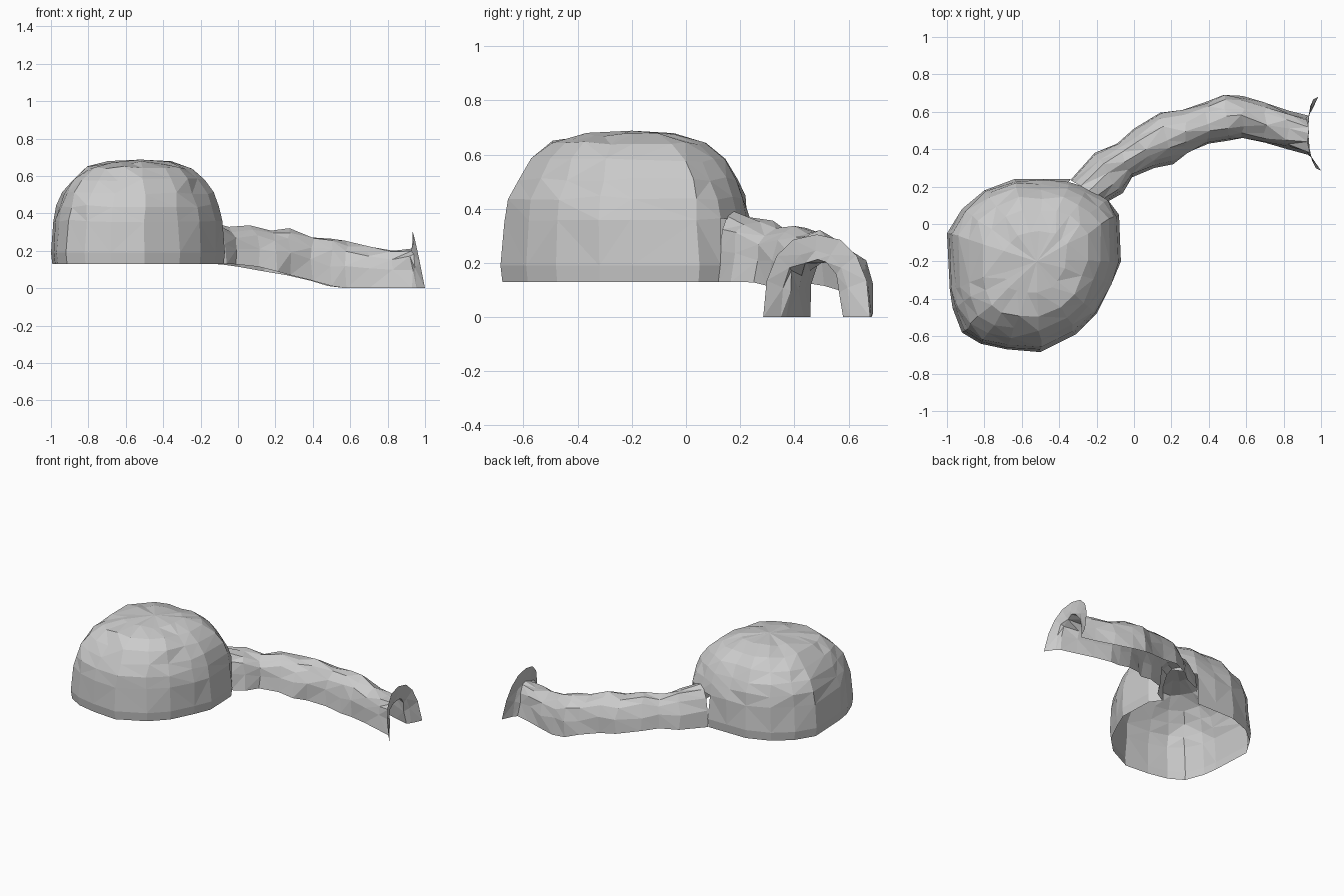
import bpy, bmesh, math, random
from mathutils import Vector

cube = bpy.data.objects.get("Cube")
if cube:
    bpy.data.objects.remove(cube, do_unlink=True)
random.seed(4)

stone = bpy.data.materials.new("pale grey stone")
stone.use_nodes = True
stone.diffuse_color = (0.6, 0.6, 0.6, 1)
stone.node_tree.nodes["Principled BSDF"].inputs["Base Color"].default_value = (0.6, 0.6, 0.6, 1)


def jitter(amount):
    return Vector([random.uniform(-amount, amount) for _ in range(3)])


def loft(bm, rows, closed=False):
    """Bridge consecutive rows of vertices with faces; returns them row by row."""
    bands = []
    for a, b in zip(rows, rows[1:]):
        n = len(a)
        bands.append([bm.faces.new((a[i], a[(i + 1) % n], b[(i + 1) % n], b[i]))
                      for i in range(n if closed else n - 1)])
    return bands


def finish(bm, name):
    bmesh.ops.triangulate(bm, faces=bm.faces[:])
    mesh = bpy.data.meshes.new(name)
    bm.to_mesh(mesh)
    bm.free()
    mesh.materials.append(stone)
    obj = bpy.data.objects.new(name, mesh)
    bpy.context.collection.objects.link(obj)


# Cave chamber: irregular plan outline scaled up a dome profile, open underneath
plan = [(-.07, -.2), (-.08, .05), (-.14, .13), (-.24, .2), (-.34, .24), (-.49, .24),
        (-.64, .24), (-.8, .18), (-.92, .08), (-1, -.05), (-.985, -.35), (-.97, -.45),
        (-.92, -.58), (-.82, -.64), (-.68, -.67), (-.5, -.685), (-.31, -.59),
        (-.2, -.48), (-.12, -.32)]
profile = [(.13, .985), (.19, 1), (.36, .98), (.44, .94), (.51, .88), (.58, .77),
           (.645, .61), (.672, .36)]
centre = Vector((-.52, -.2, 0))
bm = bmesh.new()
rows = []
for k, (z, s) in enumerate(profile):
    row = []
    for x, y in plan:
        p = centre + (Vector((x, y, 0)) - centre) * s
        p.z = z
        row.append(bm.verts.new(p + (jitter(.008) if k > 1 else Vector())))
    rows.append(row)
bands = loft(bm, rows, True)
apex = bm.verts.new((-.52, -.2, .688))
for i, v in enumerate(rows[-1]):
    bm.faces.new((v, rows[-1][(i + 1) % len(plan)], apex))
# Doorway into the passage
bmesh.ops.delete(bm, geom=[f for band in bands[:2] for f in band[2:4]], context='FACES')
finish(bm, "cave_chamber")

# Winding passage: far wall, near wall, floor height, roof height at each station
stations = [
    (-.34, .235, -.14, .12, .13, .39), (-.21, .38, -.06, .165, .13, .36),
    (-.09, .43, -.01, .25, .128, .32), (0, .51, .11, .3, .115, .335),
    (.14, .595, .21, .32, .09, .305), (.26, .61, .28, .38, .07, .32),
    (.39, .655, .4, .43, .04, .275), (.48, .69, .5, .445, .012, .27),
    (.58, .685, .58, .46, 0, .25), (.71, .645, .7, .435, 0, .215),
    (.83, .605, .82, .4, 0, .21), (.93, .58, .93, .37, 0, .22),
    (.95, .605, .955, .35, 0, .245), (.985, .68, 1, .285, 0, .305)]
steps = 8
bm = bmesh.new()
rows = []
for k, (fx, fy, nx, ny, floor, roof) in enumerate(stations):
    far, near = Vector((fx, fy, 0)), Vector((nx, ny, 0))
    row = []
    for i in range(steps + 1):
        t = math.pi * i / steps
        side = math.copysign(abs(math.cos(t)) ** .85, math.cos(t))
        lift = math.sin(t) ** .85 if 0 < i < steps else 0
        p = (far + near) / 2 + (far - near) / 2 * side
        p.z = floor + (roof - floor) * lift
        if k == len(stations) - 1:
            p.x -= .06 * lift          # mouth rim leans back at the top
        elif k == len(stations) - 2:
            p.x -= .02 * lift
        if 0 < i < steps and 0 < k < len(stations) - 2:
            p += jitter(.012)
        row.append(bm.verts.new(p))
    rows.append(row)
loft(bm, rows)
bmesh.ops.recalc_face_normals(bm, faces=bm.faces[:])
if sum(f.normal.z for f in bm.faces) < 0:
    bmesh.ops.reverse_faces(bm, faces=bm.faces[:])
finish(bm, "tunnel_passage")
